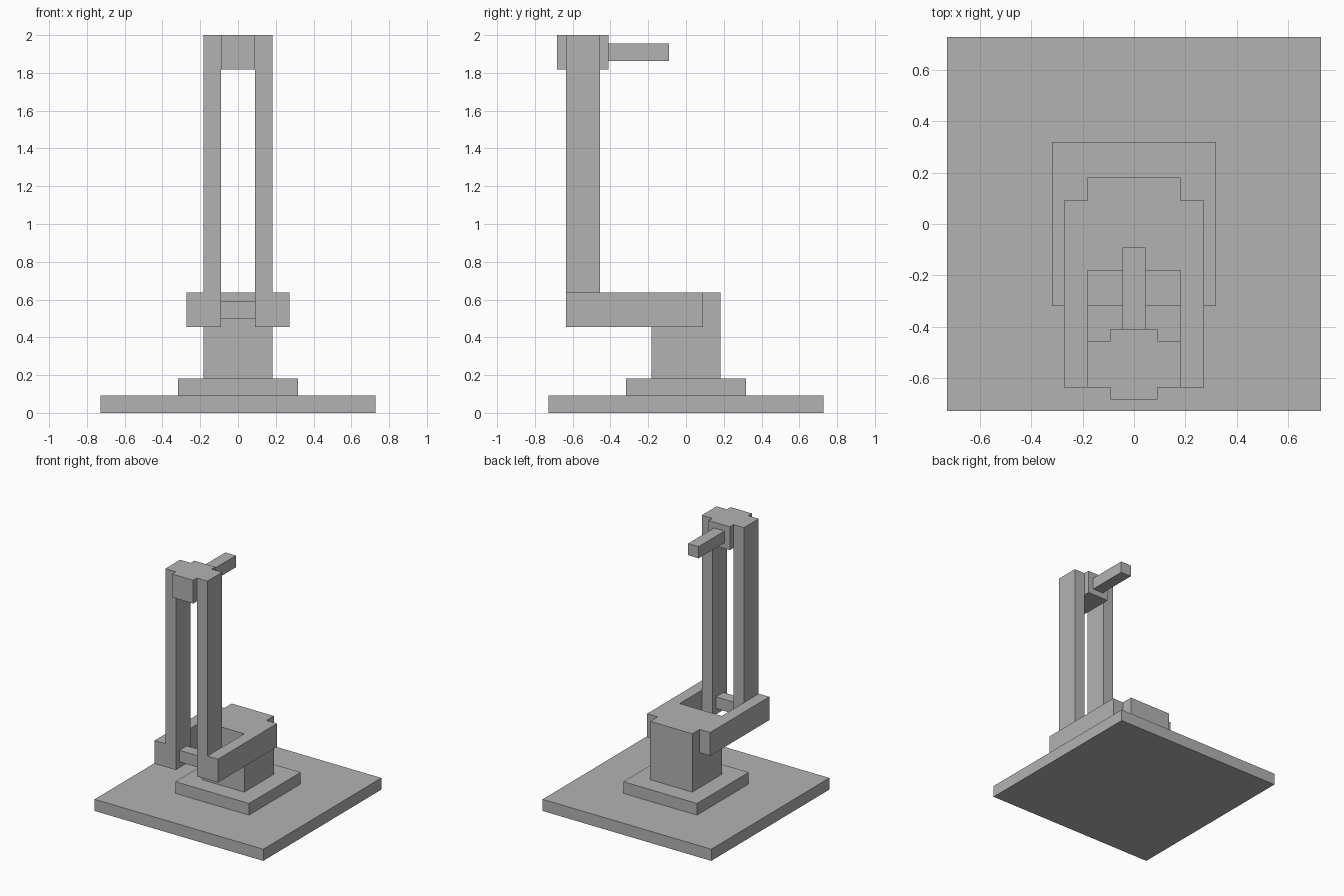
import bpy
import bmesh
from mathutils import Vector

U = 1 / 11  # modelling unit: the whole model is 22 units tall

cube = bpy.data.objects.get("Cube")
if cube:
    bpy.data.objects.remove(cube, do_unlink=True)

grey = bpy.data.materials.new("plain_grey")
grey.use_nodes = True
colour = (0.45, 0.45, 0.45, 1)
grey.diffuse_color = colour
grey.node_tree.nodes["Principled BSDF"].inputs["Base Color"].default_value = colour


def box(name, x, y, z):
    """Flat-shaded box spanning the given (min, max) ranges in units."""
    low, high = (Vector(corner) * U for corner in zip(x, y, z))
    bm = bmesh.new()
    bmesh.ops.create_cube(bm, size=1)
    bmesh.ops.scale(bm, vec=high - low, verts=bm.verts)
    mesh = bpy.data.meshes.new(name)
    bm.to_mesh(mesh)
    bm.free()
    mesh.materials.append(grey)
    obj = bpy.data.objects.new(name, mesh)
    obj.location = (low + high) / 2
    bpy.context.collection.objects.link(obj)


def mirrored_pair(name, x, y, z):
    box("left_" + name, x, y, z)
    box("right_" + name, (-x[1], -x[0]), y, z)


# Stepped base and pedestal
box("base_plate", (-8, 8), (-8, 8), (0, 1))
box("plinth", (-3.5, 3.5), (-3.5, 3.5), (1, 2))
box("pedestal", (-2, 2), (-2, 2), (2, 7))

# Forward arms gripping the pedestal, and the uprights between them
mirrored_pair("lower_arm", (2, 3), (-7, 1), (5, 7))
mirrored_pair("upright", (1, 2), (-7, -5), (5, 22))
box("crossbar", (-1, 1), (-6.5, -5.5), (5.5, 6.5))

# Head block with a rod pointing backwards
box("head_block", (-1, 1), (-7.5, -4.5), (20, 22))
box("head_rod", (-0.5, 0.5), (-4.5, -1), (20.5, 21.5))
